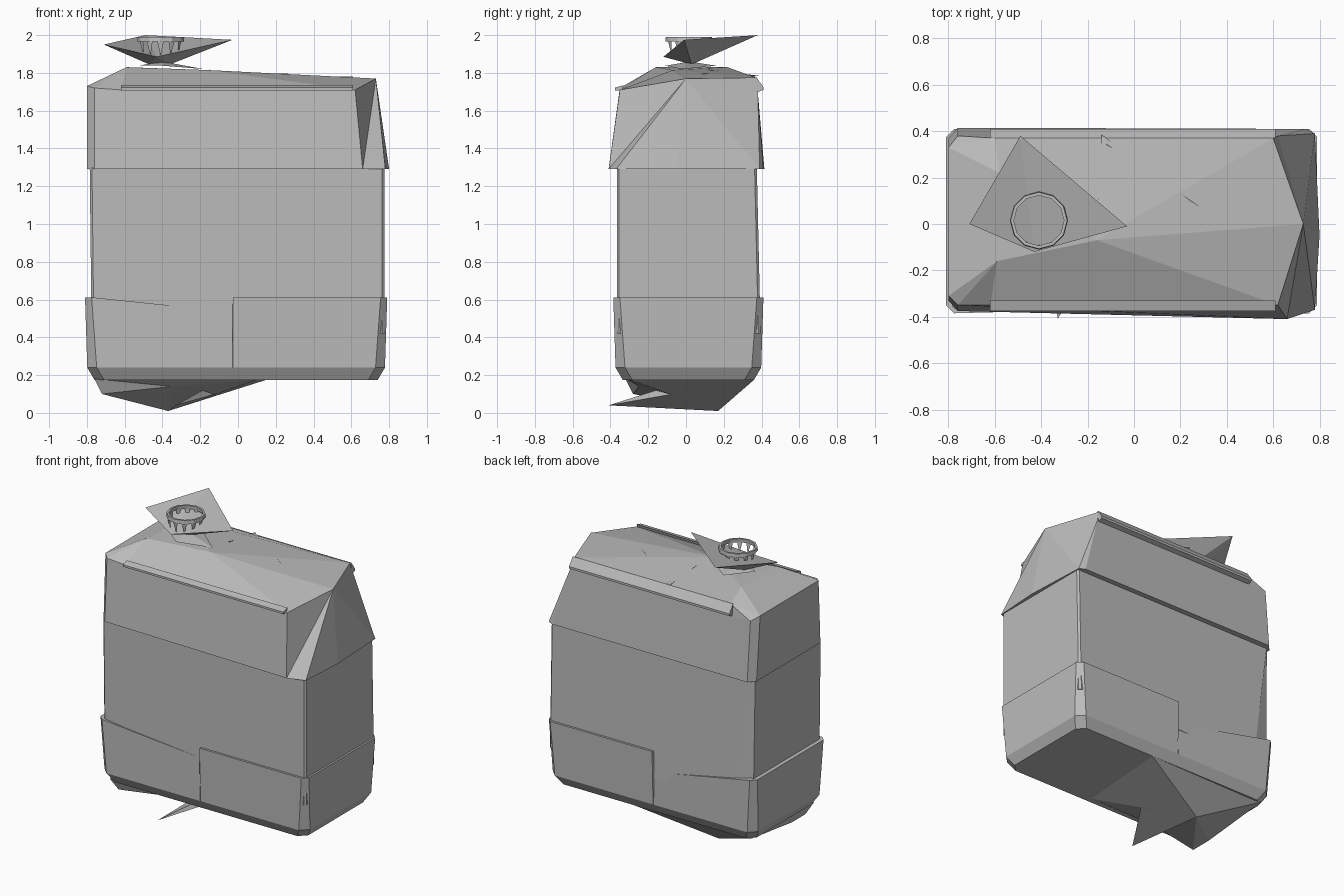
import bpy
import bmesh
from math import cos, sin, tau
from mathutils import Vector

default_cube = bpy.data.objects.get("Cube")
if default_cube:
    bpy.data.objects.remove(default_cube)

grey = bpy.data.materials.new("plain_grey")
grey.use_nodes = True
colour = (0.5, 0.5, 0.5, 1)
grey.diffuse_color = colour
grey.node_tree.nodes["Principled BSDF"].inputs["Base Color"].default_value = colour


def make_part(name, points, faces, closed=True):
    """Create one flat-faced object from points and faces."""
    mesh = bpy.data.meshes.new(name)
    mesh.from_pydata([tuple(point) for point in points], [], faces)
    bm = bmesh.new()
    bm.from_mesh(mesh)
    if closed:
        bmesh.ops.recalc_face_normals(bm, faces=bm.faces)
    bm.to_mesh(mesh)
    bm.free()
    mesh.materials.append(grey)
    part = bpy.data.objects.new(name, mesh)
    bpy.context.collection.objects.link(part)
    return part


def loft(name, rings, cap_start=True, cap_end=True):
    """Join equal rings of points with side faces and optional caps."""
    count = len(rings[0])
    points = [point for ring in rings for point in ring]
    faces = []
    for level in range(len(rings) - 1):
        for index in range(count):
            following = (index + 1) % count
            low, high = level * count, (level + 1) * count
            faces.append((low + index, low + following, high + following, high + index))
    if cap_start:
        faces.append(tuple(reversed(range(count))))
    if cap_end:
        faces.append(tuple(range(len(points) - count, len(points))))
    return make_part(name, points, faces)


def named_shape(name, corners, triangles, closed=True):
    """Create a part whose faces are spelled with one letter per corner."""
    letters = list(corners)
    faces = [[letters.index(letter) for letter in face] for face in triangles.split()]
    return make_part(name, corners.values(), faces, closed)


def cut_rectangle(left, right, front, back, cut, height):
    """Rectangle with cut corners, starting at the front left of the page."""
    return [Vector((x, y, height)) for x, y in (
        (left + cut, front), (right - cut, front), (right, front + cut), (right, back - cut),
        (right - cut, back), (left + cut, back), (left, back - cut), (left, front + cut))]


def tray_ring(inset, cut, height, front_dip=0, back_dip=0):
    """Tray outline with a step halfway along the front and back."""
    ring = cut_rectangle(-.81 + inset, .79 - inset, -.385 + inset, .41 - inset, cut, height)
    step = -.03
    front, back = ring[0].y, ring[4].y
    sunk = .02 if front_dip else 0
    front_step = [Vector((step, front + sunk, height - front_dip)), Vector((step + .004, front, height))]
    back_step = [Vector((step + .004, back, height)), Vector((step, back - sunk, height - back_dip))]
    return ring[:1] + front_step + ring[1:5] + back_step + ring[5:]


# Base tray with rounded foot and stepped rim
loft("base_tray", [
    tray_ring(.05, .05, .175),
    tray_ring(.012, .05, .24),
    tray_ring(0, .035, .612, .077, .15),
    tray_ring(.06, .035, .605, .09, .16),
], cap_end=False)

# Main body, with its back corner slanting inward toward the base
body_low = cut_rectangle(-.775, .775, -.366, .395, .012, .42)
body_high = cut_rectangle(-.785, .775, -.366, .375, .012, 1.3)
body_low[5].x = -.65
body_low[6].y = .37
loft("main_body", [body_low, body_high])

# Upper section and shoulders
upper = {
    "a": (-.8, -.33, 1.29), "b": (-.76, -.375, 1.29), "c": (.66, -.41, 1.29),
    "d": (.78, -.37, 1.29), "e": (.8, -.05, 1.29), "f": (.78, .39, 1.29),
    "g": (.74, .41, 1.29), "h": (-.76, .415, 1.29), "i": (-.8, .37, 1.29),
    "j": (-.8, -.31, 1.73), "k": (-.76, -.35, 1.72), "l": (.62, -.35, 1.71),
    "m": (.73, 0, 1.77), "n": (.62, .38, 1.7), "o": (-.76, .38, 1.7),
    "p": (-.8, .33, 1.73), "q": (-.59, -.16, 1.83), "r": (-.16, -.07, 1.815),
    "s": (.6, .37, 1.775), "t": (-.6, .37, 1.775), "u": (-.58, .22, 1.83),
    "v": (-.62, -.35, 1.71),
}
named_shape("upper_section", upper, (
    "abkj bclvk clm cdm dem efm fgn fnm ghon hipo iajp "
    "jkq kvq vlrq lmr msr srut qru qupj pot ptu nots nsm ihgfedcba"))


# Thin overhanging lips along both long shoulder edges
def shoulder_lip(name, outer, inner, height):
    ends = (-.62, .61)
    profile = ((inner, height - .02), (outer, height - .005),
               (outer, height + .01), (inner, height + .065))
    loft(name, [[(x, y, z) for y, z in profile] for x in ends])


shoulder_lip("back_lip", .41, .37, 1.715)
profile_front = ((-.34, 1.705), (-.376, 1.708), (-.376, 1.722), (-.33, 1.735))
loft("front_lip", [[(x, y, z) for y, z in profile_front] for x in (-.62, .61)])

# Folded handle remnant on the top
named_shape("handle_fold", {
    "a": (-.14, .385, 1.785), "b": (.29, .07, 1.797), "c": (-.12, .345, 1.79),
    "d": (-.155, .1, 1.82), "e": (-.13, .3, 1.77)}, "acb acd ade dce cbe abe")

# Collar beneath the spout
named_shape("spout_collar", {
    "a": (-.53, 0, 1.838), "b": (-.4, .16, 1.838), "c": (-.18, -.02, 1.82),
    "d": (-.4, -.11, 1.838), "e": (-.4, .02, 1.86)}, "abe bce cde dae dcba")

# Spout flange, a tilted sheet narrowing to the neck
named_shape("spout_flange", {
    "a": (-.71, 0, 1.95), "b": (-.49, .38, 2), "c": (-.03, -.01, 1.975),
    "d": (-.43, -.12, 1.885), "e": (-.47, .03, 1.845), "f": (-.36, .03, 1.845)},
    "abd bcd dea eba ebfe bfc cfd dfe".replace("ebfe", "ebf"))

# Spout rim: a hoop with tapering teeth hanging from it
sides = 12
centre = Vector((-.41, .015, 0))


def rim_point(step, radius, height):
    angle = tau * step / sides
    return centre + Vector((radius * cos(angle), radius * sin(angle), height))


def rim_ring(radius, height):
    return [rim_point(step, radius, height) for step in range(sides)]


hoop = [rim_ring(.125, 1.965), rim_ring(.122, 1.99), rim_ring(.108, 1.99), rim_ring(.11, 1.965)]
loft("spout_rim", hoop + hoop[:1], False, False)
tooth_points, tooth_faces = [], []
for step in range(sides):
    start = len(tooth_points)
    tooth_points += [rim_point(step - .3, .118, 1.97), rim_point(step + .3, .118, 1.97),
                     rim_point(step, .105, 1.89)]
    tooth_faces.append((start, start + 1, start + 2))
make_part("spout_teeth", tooth_points, tooth_faces, False)

# Crumpled underside and its projecting fin
named_shape("crumpled_underside", {
    "a": (.15, .36, .175), "b": (-.37, .17, .01), "c": (-.75, .35, .18),
    "d": (-.72, -.13, .1), "e": (-.72, -.28, .1), "f": (-.76, -.32, .18),
    "g": (.1, -.3, .175), "h": (-.35, -.25, .14)},
    "acb cdb deb cfed efh ehb fgh hgb gab afc agf".replace("afc agf", "acfg"))
named_shape("underside_fin", {
    "a": (-.33, -.41, .04), "b": (-.37, .17, .01), "c": (.15, .36, .175),
    "d": (-.1, 0, .17)}, "abc acd adb bdc")
